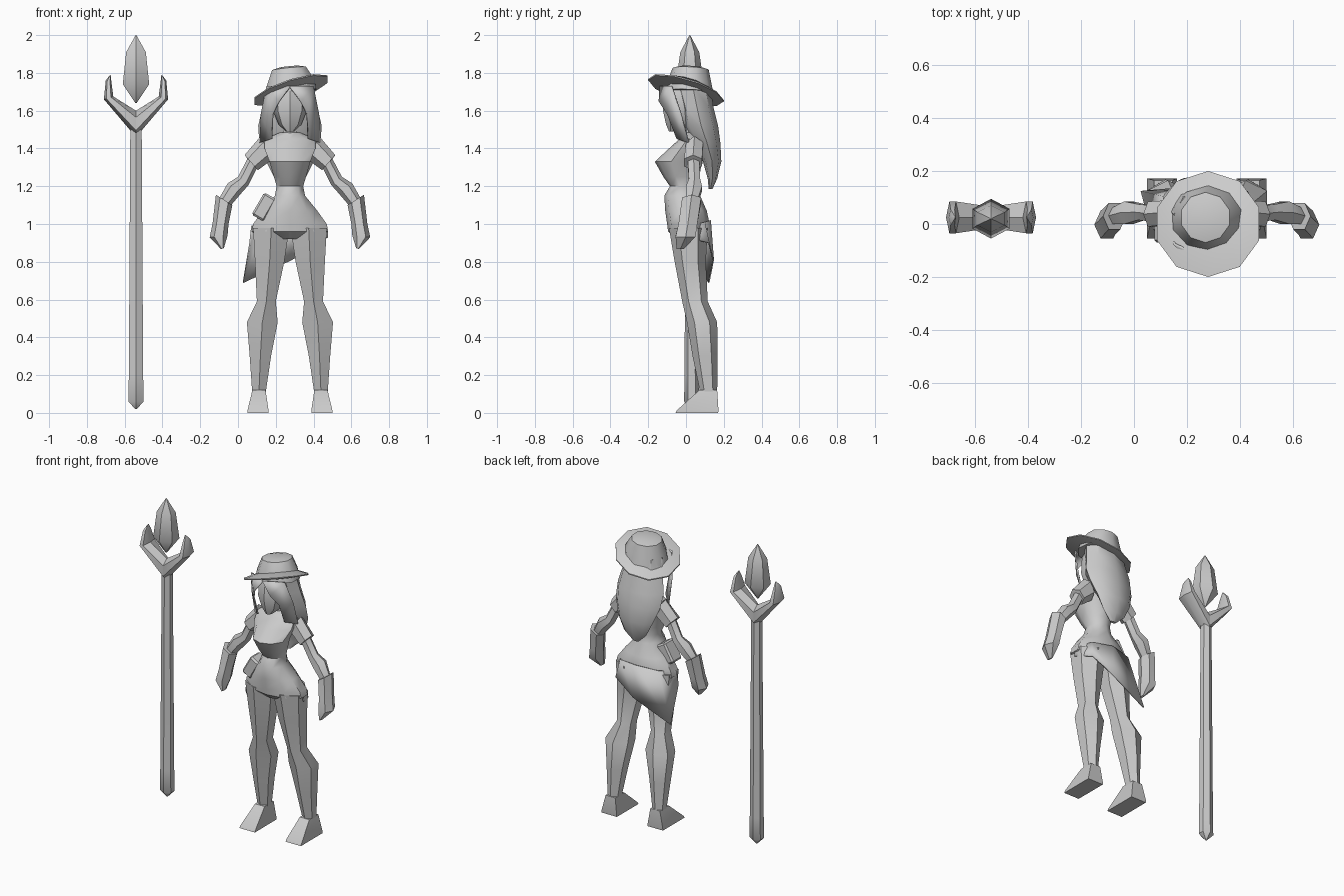
import bpy, bmesh, math
from mathutils import Matrix

cube = bpy.data.objects.get("Cube")
if cube:
    bpy.data.objects.remove(cube, do_unlink=True)

grey = bpy.data.materials.new("plain grey")
grey.use_nodes = True
grey.diffuse_color = (0.6, 0.6, 0.6, 1)
grey.node_tree.nodes["Principled BSDF"].inputs["Base Color"].default_value = (0.6, 0.6, 0.6, 1)

CX = 0.275       # middle of the figure
STAFF = -0.54    # middle of the staff


def finish(name, bm, angle=40):
    bmesh.ops.recalc_face_normals(bm, faces=bm.faces)
    me = bpy.data.meshes.new(name)
    bm.to_mesh(me)
    bm.free()
    me.materials.append(grey)
    ob = bpy.data.objects.new(name, me)
    bpy.context.collection.objects.link(ob)
    bpy.ops.object.select_all(action='DESELECT')
    ob.select_set(True)
    bpy.context.view_layer.objects.active = ob
    bpy.ops.object.shade_smooth_by_angle(angle=math.radians(angle))
    return ob


def loft(name, sections, n=8, phase=0.0, ox=CX, oy=0.0, side=1, shear=(0, 0), angle=40):
    """Skin rings; each section is (ax, az, bx, bz, y0, y1): an ellipse from a to b, y0 to y1 deep."""
    unit = [(math.cos(phase + math.tau * i / n), math.sin(phase + math.tau * i / n)) for i in range(n)]
    mx = max(abs(u) for u, v in unit)
    my = max(abs(v) for u, v in unit)
    bm = bmesh.new()
    rings = []
    for ax, az, bx, bz, y0, y1 in sections:
        ring = []
        for u, v in unit:
            t = (u / mx + 1) / 2
            x = ax + (bx - ax) * t
            y = (y0 + y1) / 2 + v / my * (y1 - y0) / 2
            z = az + (bz - az) * t + shear[0] * x + shear[1] * y
            ring.append(bm.verts.new((ox + side * x, oy + y, z)))
        rings.append(ring)
    for r, s in zip(rings, rings[1:]):
        for i in range(n):
            j = (i + 1) % n
            bm.faces.new((r[i], r[j], s[j], s[i]))
    bm.faces.new(rings[0])
    bm.faces.new(rings[-1])
    return finish(name, bm, angle)


def level(z, half, y0, y1, x=0.0):
    return (x - half, z, x + half, z, y0, y1)


FRONT = -math.pi / 2   # phase that puts a corner at the front

# Staff: shaft, forked head and floating crystal
loft("staff_shaft", [level(0.02, 0.004, -0.004, 0.004), level(0.06, 0.04, -0.04, 0.04),
                     level(0.2, 0.038, -0.038, 0.038), level(1.52, 0.03, -0.03, 0.03)],
     6, FRONT, STAFF, 0.03)
for side, word in ((1, "right"), (-1, "left")):
    loft(word + "_staff_prong",
         [(0, 1.60, 0, 1.46, -0.04, 0.04), (-0.12, 1.675, -0.17, 1.66, -0.06, 0.06),
          (-0.13, 1.75, -0.16, 1.76, -0.03, 0.03), (-0.134, 1.79, -0.137, 1.79, -0.003, 0.003)],
         6, 0, STAFF, 0.025, side)
loft("crystal", [level(1.64, 0.003, -0.003, 0.003), level(1.74, 0.07, -0.075, 0.075),
                 level(1.91, 0.052, -0.05, 0.05), level(2.0, 0.002, -0.002, 0.002)],
     6, FRONT, STAFF, 0.02)

# Torso, hips, neck and head
loft("torso", [level(0.92, 0.11, -0.05, 0.09), level(0.96, 0.203, -0.095, 0.12),
               level(1.0, 0.195, -0.10, 0.125), level(1.07, 0.145, -0.11, 0.11),
               level(1.15, 0.08, -0.115, 0.075), level(1.2, 0.07, -0.085, 0.065),
               level(1.25, 0.085, -0.12, 0.07), level(1.33, 0.108, -0.165, 0.085),
               level(1.4, 0.135, -0.09, 0.09), level(1.45, 0.135, -0.035, 0.085),
               level(1.485, 0.05, -0.01, 0.07)], 10, FRONT)
loft("neck", [level(1.44, 0.036, -0.01, 0.06), level(1.56, 0.032, -0.02, 0.05)], 6, FRONT)
loft("head", [level(1.49, 0.022, -0.09, -0.03), level(1.525, 0.06, -0.105, 0.05),
              level(1.6, 0.09, -0.122, 0.09), level(1.7, 0.095, -0.11, 0.1),
              level(1.77, 0.07, -0.07, 0.08)], 8, FRONT)

# Long hair down the back
loft("back_hair", [level(1.73, 0.125, -0.06, 0.13), level(1.62, 0.145, -0.03, 0.145),
                   level(1.52, 0.168, -0.01, 0.17), level(1.43, 0.162, 0.04, 0.182),
                   level(1.33, 0.125, 0.09, 0.187), level(1.24, 0.08, 0.115, 0.165),
                   level(1.185, 0.02, 0.12, 0.14)], 8, FRONT)

for side, word in ((1, "right"), (-1, "left")):
    # Fringe swept from the parting to the side of the face
    bm = bmesh.new()
    pts = [(0, -0.14, 1.73), (-0.06, -0.145, 1.65), (-0.095, -0.10, 1.58), (-0.10, -0.05, 1.45),
           (-0.16, 0.01, 1.43), (-0.155, -0.03, 1.58), (-0.125, -0.08, 1.73)]
    v = [bm.verts.new((CX + side * x, y, z)) for x, y, z in pts]
    for f in ((0, 1, 6), (1, 2, 6), (2, 5, 6), (2, 3, 5), (3, 4, 5)):
        bm.faces.new([v[i] for i in f])
    fringe = finish(word + "_fringe", bm)
    fringe.modifiers.new("thickness", 'SOLIDIFY').thickness = 0.01

    # Arm with short flared sleeve, forearm and glove
    arm = [(0.12, 1.465, 0.18, 1.34, 0.0, 0.09), (0.035, 1.365, 0.105, 1.285, -0.01, 0.085),
           (0.05, 1.345, 0.10, 1.295, 0.01, 0.07), (0.0, 1.25, 0.055, 1.205, 0.015, 0.075),
           (-0.055, 1.215, 0.015, 1.16, 0.0, 0.085), (-0.10, 1.135, -0.045, 1.09, 0.0, 0.06)]
    glove = [(-0.117, 1.155, -0.03, 1.10, -0.02, 0.08), (-0.135, 1.0, -0.05, 1.0, -0.04, 0.06),
             (-0.15, 0.93, -0.055, 0.94, -0.055, 0.05), (-0.09, 0.867, -0.075, 0.872, -0.05, -0.01)]
    for part, secs in (("arm", arm), ("glove", glove)):
        loft(f"{word}_{part}", [(a - CX, az, b - CX, bz, y0, y1) for a, az, b, bz, y0, y1 in secs],
             6, 0, side=side, angle=35)

    # Leg with a ridge down the front, then a wedge foot
    leg = [(0.98, 0.08, 0.272, -0.09, 0.115), (0.80, 0.09, 0.245, -0.06, 0.105),
           (0.59, 0.10, 0.20, -0.02, 0.115), (0.48, 0.047, 0.21, 0.005, 0.165),
           (0.30, 0.062, 0.175, 0.035, 0.168), (0.11, 0.075, 0.147, 0.075, 0.165)]
    foot = [(0.12, 0.076, 0.146, 0.07, 0.165), (0.012, 0.05, 0.162, -0.05, 0.172),
            (0.0, 0.05, 0.162, -0.055, 0.17)]
    for part, secs, n, ph in (("leg", leg, 6, FRONT), ("foot", foot, 4, math.pi / 4)):
        loft(f"{word}_{part}", [(a - CX, z, b - CX, z, y0, y1) for z, a, b, y0, y1 in secs],
             n, ph, side=side, angle=35)

# Tilted wide-brimmed hat
loft("hat_brim", [level(1.695, 0.11, -0.1, 0.12), level(1.705, 0.193, -0.2, 0.2),
                  level(1.712, 0.193, -0.2, 0.2), level(1.74, 0.12, -0.09, 0.13)],
     10, FRONT, 0.28, shear=(0.3, -0.28))
loft("hat_crown", [level(1.70, 0.135, -0.11, 0.145), level(1.75, 0.125, -0.1, 0.135),
                   level(1.825, 0.09, -0.07, 0.12, -0.01), level(1.835, 0.05, -0.03, 0.08, -0.01)],
     10, FRONT, 0.28, shear=(0.1, -0.05))

# Wrapped hip cloth with a slanting hem
top = [(0.472, 0.01, 0.99), (0.415, 0.10, 1.01), (0.275, 0.132, 1.02), (0.13, 0.10, 1.01), (0.07, 0.0, 0.99)]
hem = [(0.478, 0.01, 0.93), (0.43, 0.125, 0.90), (0.285, 0.148, 0.81), (0.025, 0.125, 0.69), (0.06, -0.01, 0.90)]
bm = bmesh.new()
t, h = [[bm.verts.new(p) for p in row] for row in (top, hem)]
for i in range(4):
    bm.faces.new((t[i], t[i + 1], h[i + 1], h[i]))
finish("hip_cloth", bm).modifiers.new("thickness", 'SOLIDIFY').thickness = 0.008

# Pouch on the right hip
bm = bmesh.new()
bmesh.ops.create_cube(bm, size=1, matrix=Matrix.Translation((0.138, -0.02, 1.09))
                      @ Matrix.Rotation(math.radians(30), 4, 'Y') @ Matrix.Diagonal((0.075, 0.1, 0.135, 1)))
bmesh.ops.bevel(bm, geom=bm.edges[:], offset=0.01, segments=1, affect='EDGES')
finish("hip_pouch", bm, 30)
